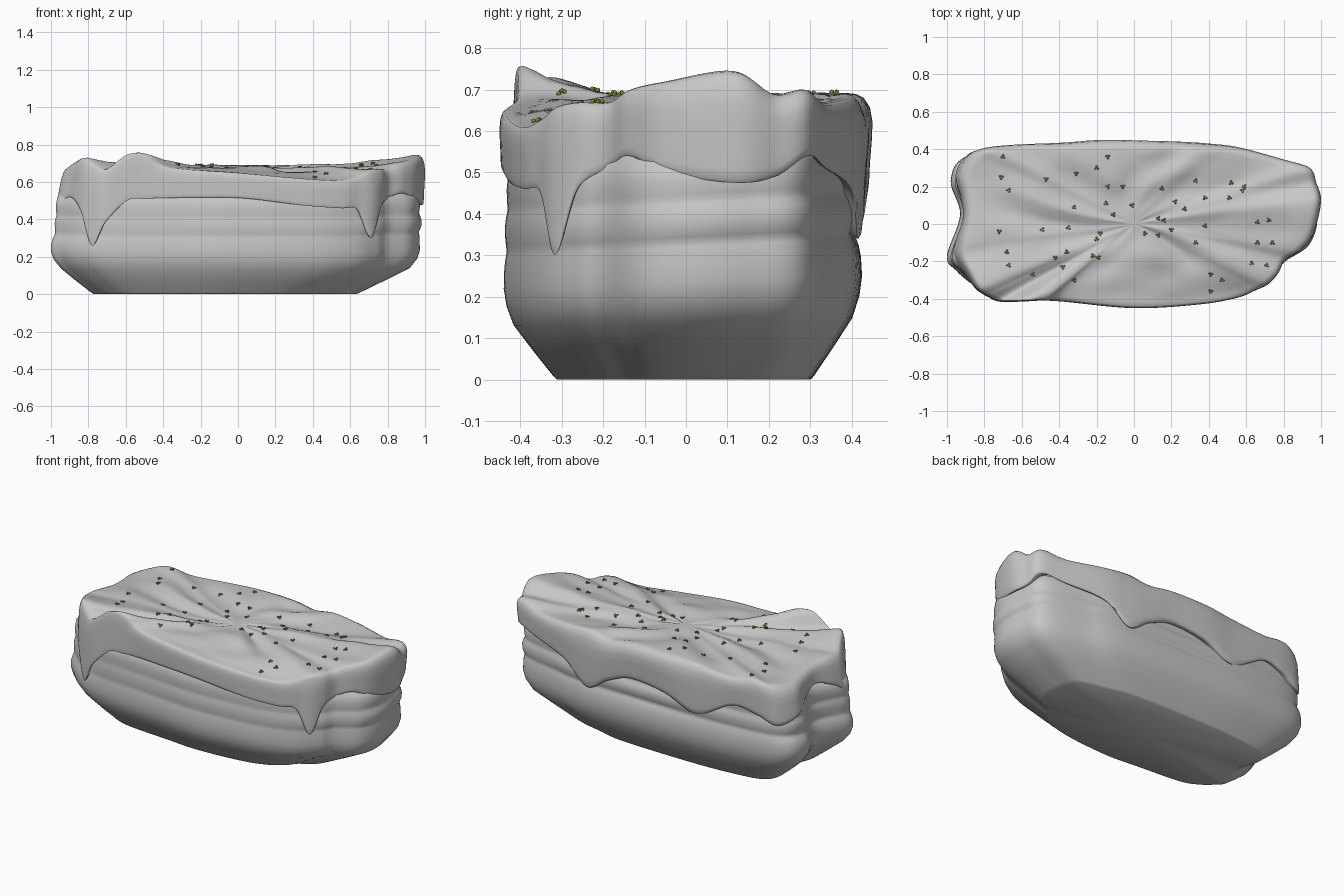
import bpy
import bmesh
import math
import random
from mathutils import Vector, noise
from mathutils.bvhtree import BVHTree

random.seed(4)
default_cube = bpy.data.objects.get("Cube")
if default_cube:
    bpy.data.objects.remove(default_cube, do_unlink=True)


def make_material(name, colour):
    material = bpy.data.materials.new(name)
    material.use_nodes = True
    material.diffuse_color = (*colour, 1)
    shader = next(n for n in material.node_tree.nodes if n.type == "BSDF_PRINCIPLED")
    shader.inputs["Base Color"].default_value = (*colour, 1)
    shader.inputs["Roughness"].default_value = 0.6
    return material


def smooth_loop(points, steps):
    """Closed Catmull-Rom curve through tuples of any length."""
    result = []
    count = len(points)
    for i in range(count):
        a, b, c, d = (points[(i + k) % count] for k in (-1, 0, 1, 2))
        for s in range(steps):
            t = s / steps
            result.append([
                q + t / 2 * (r - p + t * (2 * p - 5 * q + 4 * r - w + t * (3 * (q - r) + w - p)))
                for p, q, r, w in zip(a, b, c, d)])
    return result


def loft(bm, rings):
    """Bridge consecutive closed rings of positions with quads."""
    loops = [[bm.verts.new(co) for co in ring] for ring in rings]
    for low, high in zip(loops, loops[1:]):
        for i in range(len(low)):
            j = (i + 1) % len(low)
            bm.faces.new((low[i], low[j], high[j], high[i]))
    return loops


def fan(bm, loop, centre):
    tip = bm.verts.new(centre)
    for i in range(len(loop)):
        bm.faces.new((loop[i], loop[(i + 1) % len(loop)], tip))


def finish(bm, name, material, angle):
    bmesh.ops.recalc_face_normals(bm, faces=bm.faces)
    mesh = bpy.data.meshes.new(name)
    bm.to_mesh(mesh)
    mesh.materials.append(material)
    obj = bpy.data.objects.new(name, mesh)
    bpy.context.collection.objects.link(obj)
    bpy.ops.object.select_all(action="DESELECT")
    obj.select_set(True)
    bpy.context.view_layer.objects.active = obj
    bpy.ops.object.shade_smooth_by_angle(angle=math.radians(angle))


def inset(x, y, distance):
    """Pull a point toward the middle by a fixed distance."""
    k = 1 - distance / math.hypot(x, y)
    return x * k, y * k


def depth(y):
    """Grooves and undercuts are shallow at the front, deeper at the back."""
    return 0.7 + 0.8 * y


grey = make_material("pale grey", (0.57, 0.57, 0.57))
olive = make_material("olive green", (0.22, 0.26, 0.03))

# Sponge body: irregular slab outline, tapered base, two soft tilted grooves
body_outline = smooth_loop([
    (.97, 0), (.96, .15), (.9, .29), (.65, .36), (.4, .41), (-.2, .425),
    (-.6, .41), (-.9, .36), (-.98, .23), (-.93, .05), (-1, -.17),
    (-.95, -.25), (-.85, -.33), (-.7, -.385), (-.3, -.42), (0, -.44),
    (.4, -.41), (.62, -.35), (.74, -.27), (.8, -.2), (.92, -.12)], 8)
# Each row: height, overall scale, fixed inset
body_profile = [
    (0, .71, 0), (.01, .73, 0), (.075, .84, 0), (.14, .945, 0), (.19, .985, 0),
    (.235, 1, 0), (.28, 1, .003), (.305, 1, .009), (.32, 1, .016), (.332, 1, .021),
    (.344, 1, .016), (.365, 1, .01), (.39, 1, .009), (.41, 1, .015),
    (.425, 1, .024), (.435, 1, .027), (.448, 1, .024), (.48, 1, .02),
    (.53, 1, .035), (.57, .95, .06)]
body_rings = []
for z, scale, pull in body_profile:
    # the base sits to one side and the upper layers to the other
    shift = -0.06 * max(0, 1 - z / 0.14) + 0.015 * min(1, max(0, z - 0.28) / 0.08)
    tilt = 0.05 * min(1, z / 0.33)
    ring = []
    for x, y in body_outline:
        px, py = inset(x, y, pull * depth(y))
        ring.append((px * scale + shift, py * scale, z + tilt * y))
    body_rings.append(ring)
bm = bmesh.new()
loops = loft(bm, body_rings)
fan(bm, loops[0], (-0.06, 0, 0))
fan(bm, loops[-1], (0, 0, 0.57))
finish(bm, "sponge_body", grey, 75)
bm.free()

# Icing: each row is x, y, hem height, rim height
icing_outline = smooth_loop([
    (1, .12, .475, .745), (.975, .22, .49, .69), (.94, .3, .54, .7),
    (.8, .345, .51, .67), (.56, .41, .46, .68), (.4, .43, .34, .69),
    (.25, .44, .42, .67), (.08, .445, .475, .69), (-.17, .45, .45, .69),
    (-.38, .435, .375, .68), (-.62, .425, .49, .66), (-.78, .41, .47, .68),
    (-.9, .375, .42, .66), (-.965, .27, .46, .65), (-.935, .14, .54, .66),
    (-.925, .03, .56, .67), (-.965, -.1, .51, .68), (-.975, -.18, .46, .68),
    (-.91, -.27, .52, .71), (-.85, -.35, .45, .73), (-.79, -.385, .26, .7),
    (-.72, -.415, .38, .67), (-.6, -.415, .5, .75), (-.5, -.41, .51, .745),
    (-.38, -.415, .515, .68), (0, -.45, .515, .65), (.35, -.43, .475, .62),
    (.55, -.395, .46, .61), (.65, -.355, .45, .63), (.72, -.32, .3, .66),
    (.77, -.265, .46, .67), (.81, -.19, .51, .67), (.89, -.14, .54, .7),
    (.96, -.05, .5, .72)], 8)
CENTRE_Z = 0.67


def icing_wall(fraction, pull):
    """Ring part way between the hem and the rim; the left-hand end leans in."""
    ring = []
    for x, y, hem, rim in icing_outline:
        lean = 0.04 * fraction * max(0, -x - 0.8) / 0.15
        height = hem + (rim - hem) * fraction
        ring.append((*inset(x, y, pull * depth(y) + lean), height))
    return ring


def icing_top(r):
    """Ring on the top, with uneven folds running in to the middle."""
    ring = []
    for x, y, hem, rim in icing_outline:
        lean = 0.04 * max(0, -x - 0.8) / 0.15
        px, py = inset(x, y, 0.02 + 0.04 * depth(y) + lean)
        a = math.atan2(py * 2, px)
        swirl = a + 0.5 * r
        fold = noise.noise(Vector((2.6 * math.cos(swirl), 2.6 * math.sin(swirl), 1.5 * r)))
        ripple = noise.noise(Vector((px * r * 6, py * r * 9, 3)))
        z = CENTRE_Z + (rim - CENTRE_Z) * r ** 2.4
        z += (0.03 * fold + 0.018 * ripple) * math.sin(math.pi * r)
        ring.append((px * r, py * r, z))
    return ring


icing_rings = [icing_wall(f, p) for f, p in (
    (.06, .06), (.01, .032), (0, .02), (.03, .012), (.12, .008), (.3, .006),
    (.5, .002), (.7, 0), (.85, .006), (.95, .02), (.99, .038))]
icing_rings += [icing_top(r) for r in (1, .93, .85, .75, .65, .55, .45, .35, .25, .16, .08)]
bm = bmesh.new()
loops = loft(bm, icing_rings)
fan(bm, loops[-1], (0, 0, CENTRE_Z))
finish(bm, "icing", grey, 60)
surface = BVHTree.FromBMesh(bm)
bm.free()

# Sprinkles: little clusters of three beads resting on the icing
spots = [
    (-70, 36), (-14, 36), (-71, 25), (-67, 18), (-47, 24), (-31, 27), (-20, 30),
    (-14, 20), (-6, 20), (15, 19), (33, 23), (52, 22), (59, 20), (58, 18),
    (-32, 9), (-15, 11), (-11, 5), (-1, 10), (22, 12), (27, 8), (38, 14),
    (51, 14), (-72, -4), (-49, -3), (-35, -2), (-18, -5), (-20, -8), (6, -5),
    (13, 3), (16, 2), (13, -6), (20, -3), (33, -10), (38, -1), (66, 1), (72, 2),
    (66, -10), (74, -10), (-68, -15), (-67, -22), (-54, -27), (-42, -18),
    (-36, -15), (-38, -23), (-32, -30), (-22, -17), (-19, -18), (41, -27),
    (41, -36), (47, -30), (63, -21), (71, -22)]
bm = bmesh.new()
for sx, sy in spots:
    turn = random.uniform(0, math.tau)
    for k in range(3):
        angle = turn + k * math.tau / 3
        x = sx / 100 + 0.008 * math.cos(angle)
        y = sy / 100 + 0.008 * math.sin(angle)
        hit = surface.ray_cast(Vector((x, y, 2)), Vector((0, 0, -1)))[0]
        if hit:
            bead = bmesh.ops.create_icosphere(bm, subdivisions=1, radius=0.006)
            bmesh.ops.translate(bm, verts=bead["verts"], vec=hit + Vector((0, 0, 0.003)))
finish(bm, "sprinkles", olive, 60)
bm.free()
